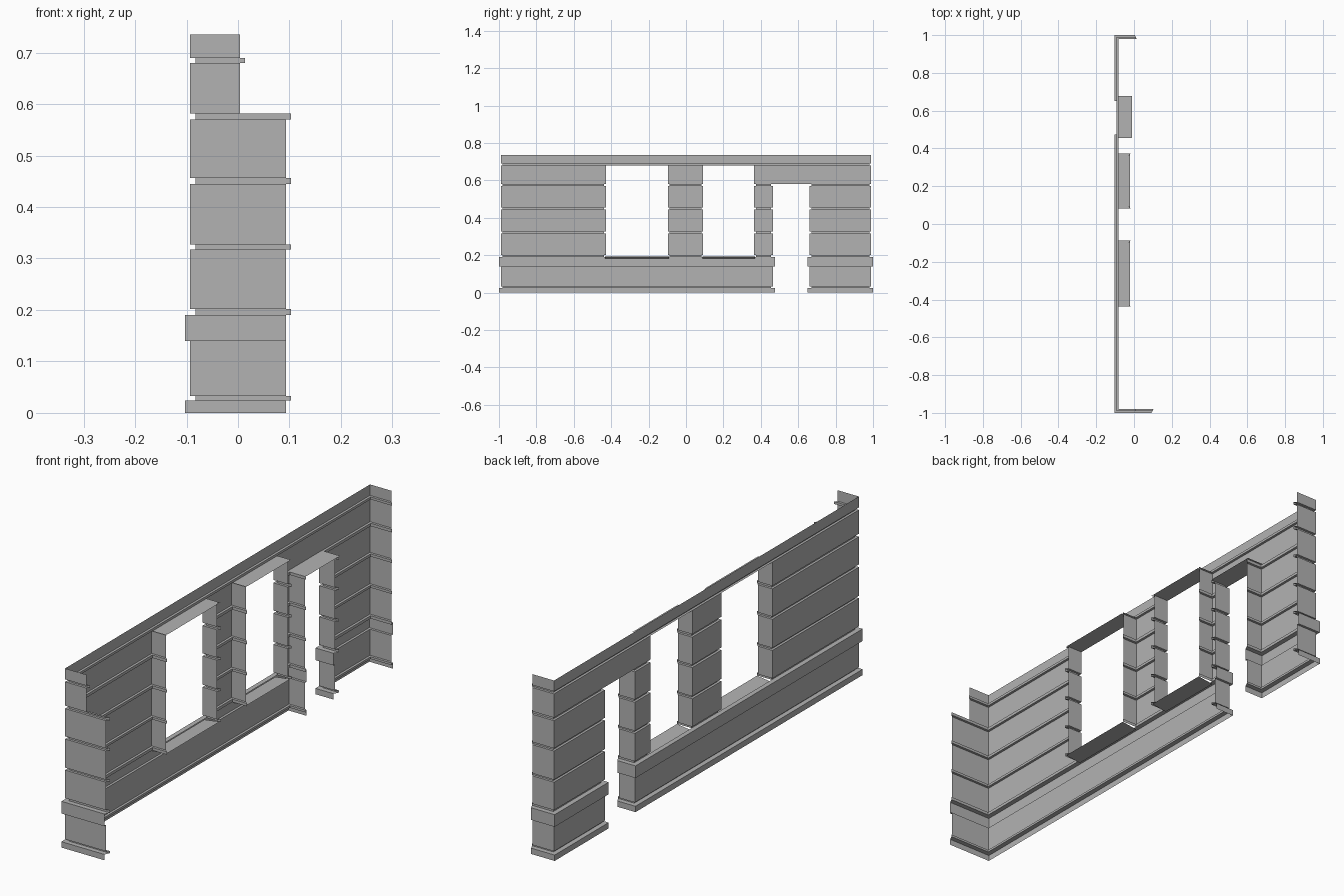
import bpy

cube = bpy.data.objects.get("Cube")
if cube:
    bpy.data.objects.remove(cube)

# Single plaster grey
grey = bpy.data.materials.new("plaster_grey")
grey.use_nodes = True
colour = (0.45, 0.45, 0.45, 1)
grey.diffuse_color = colour
grey.node_tree.nodes["Principled BSDF"].inputs["Base Color"].default_value = colour

FACE_X = -0.093            # main wall plane
STEP = 0.01                # depth of grooves and projections
WINDOW, DOOR = -0.027, -0.02          # inner edges of the reveals
LONG, SHORT = 0.093, 0.004            # ends of the corner returns


def add_mesh(name, quads):
    verts = [p for q in quads for p in q]
    faces = [range(i, i + 4) for i in range(0, len(verts), 4)]
    mesh = bpy.data.meshes.new(name)
    mesh.from_pydata(verts, [], [tuple(f) for f in faces])
    mesh.materials.append(grey)
    obj = bpy.data.objects.new(name, mesh)
    bpy.context.collection.objects.link(obj)
    return obj


def plan(segment, offset):
    """Plan outline of one wall piece: return, face, return."""
    y0, y1, end0, end1 = segment
    x = FACE_X - offset
    extra = max(0, -offset)
    return [(end0 + extra, y0 - offset), (x, y0 - offset),
            (x, y1 + offset), (end1 + extra, y1 + offset)]


def strip(a, za, b, zb):
    """Quads joining two plan outlines at their heights."""
    return [[(*a[i + 1], za), (*a[i], za), (*b[i], zb), (*b[i + 1], zb)]
            for i in range(len(a) - 1)]


# Wall pieces at each storey of openings: y range and return ends
right_pier = (0.66, 0.99, DOOR, SHORT)
middle_pier = (-0.097, 0.092, WINDOW, WINDOW)
plinth = [(-0.99, 0.465, LONG, DOOR), right_pier]
piers = [(-0.99, -0.428, LONG, WINDOW), middle_pier,
         (0.363, 0.465, WINDOW, DOOR), right_pier]
over_door = [(-0.99, -0.428, SHORT, WINDOW), middle_pier,
             (0.363, 0.99, WINDOW, SHORT)]
parapet = [(-0.99, 0.99, SHORT, SHORT)]

# Courses from the ground up: name, top height, offset in steps, pieces
courses = [
    ("base_skirting", 0.024, 1, plinth),
    ("base_groove", 0.033, -1, plinth),
    ("plinth_wall", 0.14, 0, plinth),
    ("sill_band", 0.19, 1, plinth),
    ("sill_groove", 0.202, -1, piers),
    ("lower_course", 0.317, 0, piers),
    ("lower_groove", 0.327, -1, piers),
    ("middle_course", 0.445, 0, piers),
    ("middle_groove", 0.456, -1, piers),
    ("upper_course", 0.57, 0, piers),
    ("upper_groove", 0.582, -1, piers),
    ("lintel_course", 0.68, 0, over_door),
    ("lintel_groove", 0.69, -1, parapet),
    ("parapet_band", 0.735, 0, parapet),
]

bottom = 0
for i, (name, top, level, pieces) in enumerate(courses):
    quads = []
    for piece in pieces:
        outline = plan(piece, level * STEP)
        quads += strip(outline, bottom, outline, top)
        # Ledge to the next course
        if i + 1 < len(courses):
            quads += strip(outline, top, plan(piece, courses[i + 1][2] * STEP), top)
    add_mesh(name, quads)
    bottom = top


def slab(name, y0, y1, x0, z0, x1, z1):
    add_mesh(name, [[(x0, y0, z0), (x1, y0, z1), (x1, y1, z1), (x0, y1, z0)]])


# Window sills and heads, door head
for side, y0, y1 in (("wide", -0.428, -0.097), ("narrow", 0.092, 0.363)):
    slab(side + "_window_sill", y0 - 0.005, y1 + 0.005, -0.088, 0.183, -0.02, 0.192)
    slab(side + "_window_head", y0, y1, FACE_X + STEP, 0.68, -0.02, 0.68)
    slab(side + "_window_head_edge", y0, y1, FACE_X, 0.68, FACE_X + STEP, 0.68)
slab("door_head", 0.46, 0.677, FACE_X, 0.583, -0.01, 0.583)
